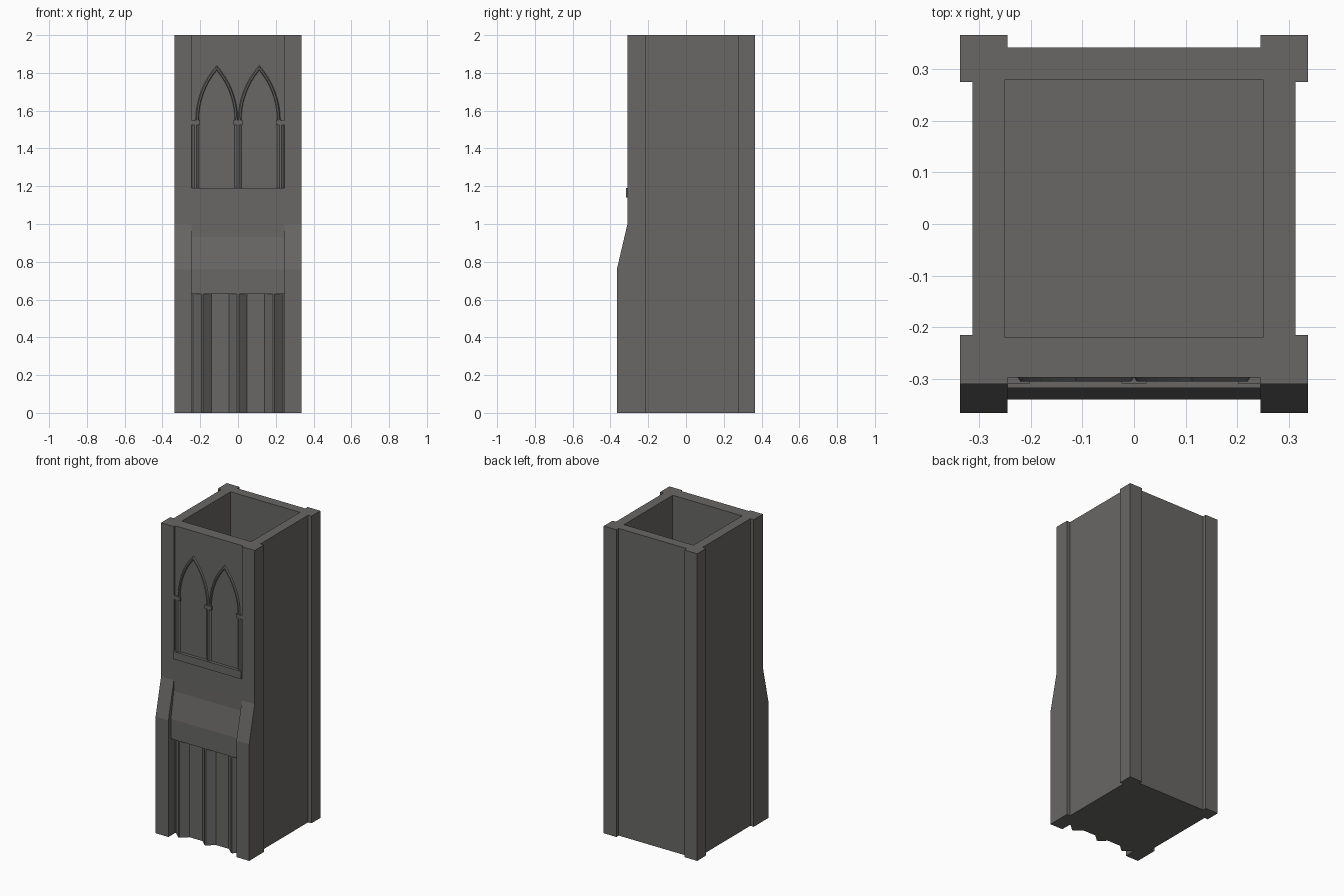
import bpy, bmesh, math

if "Cube" in bpy.data.objects:
    bpy.data.objects.remove(bpy.data.objects["Cube"])

stone = bpy.data.materials.new("grey stone")
stone.diffuse_color = (0.14, 0.136, 0.132, 1)
stone.use_nodes = True
stone.node_tree.nodes["Principled BSDF"].inputs["Base Color"].default_value = stone.diffuse_color


def finish(name, bm):
    bmesh.ops.recalc_face_normals(bm, faces=bm.faces[:])
    me = bpy.data.meshes.new(name)
    bm.to_mesh(me)
    bm.free()
    me.materials.append(stone)
    ob = bpy.data.objects.new(name, me)
    bpy.context.collection.objects.link(ob)
    return ob


def prism(name, pts, lo, hi, axis):
    """Extrude a 2D outline: axis 'x' takes (y, z) points, axis 'z' takes (x, y)."""
    place = (lambda p, t: (t, p[0], p[1])) if axis == 'x' else (lambda p, t: (p[0], p[1], t))
    bm = bmesh.new()
    a = [bm.verts.new(place(p, lo)) for p in pts]
    b = [bm.verts.new(place(p, hi)) for p in pts]
    bm.faces.new(a)
    bm.faces.new(b)
    for i in range(len(pts)):
        j = (i + 1) % len(pts)
        bm.faces.new((a[i], a[j], b[j], b[i]))
    return finish(name, bm)


def box(name, x0, x1, y0, y1, z0, z1):
    return prism(name, [(x0, y0), (x1, y0), (x1, y1), (x0, y1)], z0, z1, 'z')


IN_F, IN_B, IN_X, EDGE = -0.22, 0.28, 0.25, 0.245

# hollow shaft walls and floor
for s, side in ((-1, "left"), (1, "right")):
    box(side + "_wall", *sorted((s * IN_X, s * 0.3125)), -0.26, 0.32, 0, 2)
box("back_wall", -0.26, 0.26, IN_B, 0.342, 0, 2)
box("front_wall", -0.26, 0.26, -0.297, IN_F, 0, 2)
box("floor", -IN_X, IN_X, IN_F, IN_B, 0, 0.06)

# corner posts, the front pair leaning out towards the base (kept clear of the shaft)
for s, side in ((-1, "left"), (1, "right")):
    x0, x1 = sorted((s * 0.25, s * 0.337))
    front = [(-0.366, 0), (-0.366, 0.76), (-0.31, 1), (-0.31, 2), (-0.215, 2), (-0.215, 0)]
    prism("front_post_" + side, front, x0, x1, 'x')
    box("back_post_" + side, x0, x1, 0.275, 0.366, 0, 2)
    e0, e1 = sorted((s * EDGE, s * 0.25))
    prism("front_post_edge_" + side, front[:4] + [(-0.22, 2), (-0.22, 0)], e0, e1, 'x')
    box("back_post_edge_" + side, e0, e1, 0.28, 0.366, 0, 2)

# sloping apron and sill on the front
prism("sloping_apron", [(-0.28, 0.63), (-0.34, 0.63), (-0.34, 0.76), (-0.311, 0.93),
                        (-0.31, 1.0), (-0.31, 1.15), (-0.28, 1.15)], -EDGE, EDGE, 'x')
box("window_sill", -EDGE, EDGE, -0.317, -0.28, 1.14, 1.19)


def ridge(name, x, half, tip, y_back, y_tip, z0, z1):
    pts = [(x - half, y_back), (x - tip, y_tip), (x + tip, y_tip), (x + half, y_back)]
    pts = [(max(-EDGE, min(EDGE, px)), py) for px, py in pts]
    prism(name, pts, z0, z1, 'z')


# lower ribs and upper colonnettes with capitals
for i in (-1, 0, 1):
    ridge("lower_rib", i * 0.19, 0.05, 0.004, -0.296, -0.337, 0, 0.635)
    ridge("window_colonnette", i * 0.225, 0.02, 0.006, -0.296, -0.307, 1.185, 1.53)
    x = i * 0.225
    box("capital", max(-EDGE, x - 0.024), min(EDGE, x + 0.024), -0.309, -0.29, 1.525, 1.55)

# pointed arch mouldings with a bevelled section
R, HALF, SPRING = 0.43, 0.1125, 1.55


def arch_half(r, n=8):
    cx = R - HALF
    end = math.acos(cx / r)
    return [(cx - r * math.cos(end * k / n), SPRING + r * math.sin(end * k / n)) for k in range(n + 1)]


for centre in (-HALF, HALF):
    rings = []
    bm = bmesh.new()
    for r, y in ((R, -0.296), (R - 0.006, -0.305), (R - 0.014, -0.305), (R - 0.018, -0.296)):
        left = arch_half(r)
        path = left + [(-x, z) for x, z in left[-2::-1]]
        rings.append([bm.verts.new((centre + x, y, z)) for x, z in path])
    for k in range(4):
        a, b = rings[k], rings[(k + 1) % 4]
        for i in range(len(a) - 1):
            bm.faces.new((a[i], a[i + 1], b[i + 1], b[i]))
    for e in (0, -1):
        bm.faces.new([ring[e] for ring in rings])
    finish("pointed_arch", bm)
